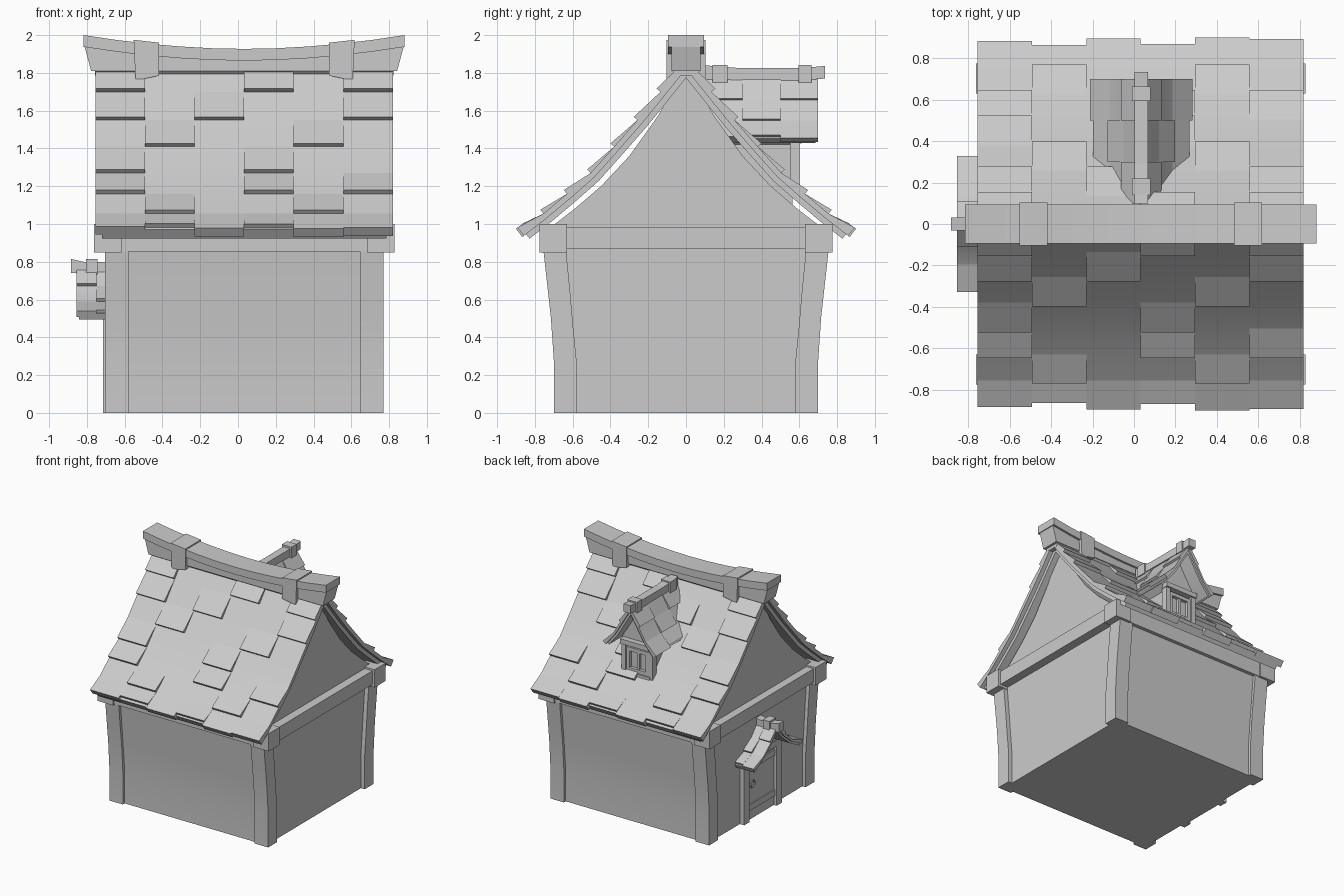
import bpy, bmesh, math
from mathutils import Matrix, Vector

if "Cube" in bpy.data.objects:
    bpy.data.objects.remove(bpy.data.objects["Cube"])

I = Matrix.Identity(4)
SWAP = Matrix(((0, 1, 0, 0), (1, 0, 0, 0), (0, 0, 1, 0), (0, 0, 0, 1)))  # extrude along world y
DORMER = Matrix.Translation((0.035, 0, 0)) @ SWAP
CX = 0.0325  # house centre line


def build(name, prisms, M=I, smooth=False):
    """Join prisms (profile in y,z; extruded from x0 to x1) into one object."""
    bm = bmesh.new()
    for poly, x0, x1 in prisms:
        a = [bm.verts.new(M @ Vector((x0, y, z))) for y, z in poly]
        b = [bm.verts.new(M @ Vector((x1, y, z))) for y, z in poly]
        bm.faces.new(a)
        bm.faces.new(b[::-1])
        for i in range(len(a)):
            j = (i + 1) % len(a)
            bm.faces.new((a[i], b[i], b[j], a[j]))
    bmesh.ops.recalc_face_normals(bm, faces=bm.faces)
    me = bpy.data.meshes.new(name)
    bm.to_mesh(me)
    bm.free()
    ob = bpy.data.objects.new(name, me)
    bpy.context.collection.objects.link(ob)
    if smooth:
        bpy.ops.object.select_all(action='DESELECT')
        ob.select_set(True)
        bpy.context.view_layer.objects.active = ob
        bpy.ops.object.shade_smooth_by_angle(angle=math.radians(25))
    return ob


def box(x0, x1, y0, y1, z0, z1):
    return ([(y0, z0), (y1, z0), (y1, z1), (y0, z1)], x0, x1)


def flip(poly):
    return [(-y, z) for y, z in poly]


def mirrored(half):
    """Closed symmetric profile from its +y half, listed bottom to top."""
    return half + flip(half)[::-1]


def offset(path, d):
    out = []
    for i, (y, z) in enumerate(path):
        p, q = path[max(i - 1, 0)], path[min(i + 1, len(path) - 1)]
        t = (Vector(q) - Vector(p)).normalized()
        out.append((y - t.y * d, z + t.x * d))
    return out


def roof(name, prof, xs, edges, ends, thick, lift, inset, M=I):
    """Two-layer curved slab on each side plus wedge shingles per column."""
    mid, low, top = offset(prof, -thick / 2), offset(prof, -thick), offset(prof, lift)
    n = len(prof) - 1
    halves = [(prof + mid[::-1], xs[0], xs[-1]),
              (mid + low[::-1], xs[0] + inset, xs[-1] - inset)]
    for c, rows in enumerate(edges):
        x0, x1 = xs[c], xs[c + 1]
        for k in rows:
            halves.append(([prof[k - 1], top[k], prof[k]], x0, x1))
        # eave shingle with its own length
        d = ends[c]
        (y0, z0), (y1, z1) = top[n], mid[n]
        t = (Vector(prof[n]) - Vector(prof[n - 1])).normalized() * d
        halves.append(([prof[n - 1], (y0 + t.x, z0 + t.y), (y1 + t.x, z1 + t.y), mid[n - 1]], x0, x1))
    build(name, halves + [(flip(p), a, b) for p, a, b in halves], M, True)


# walls, flaring towards the eaves
build("walls", [(mirrored([(.675, 0), (.675, .28), (.695, .5), (.735, .9)]), -.675, .735)], smooth=True)

# corner posts, following the flare
post = [(.70, 0), (.70, .28), (.715, .5), (.735, .68), (.755, .86),
        (.635, .86), (.615, .66), (.597, .45), (.58, .28), (.58, 0)]
for side, p in (("back", post), ("front", flip(post))):
    for hand, x0, x1 in (("left", -.705, -.58), ("right", .645, .77)):
        build(f"{side}_{hand}_post", [(p, x0, x1)], smooth=True)

# beam ring with corner blocks
beams = []
for s in (-1, 1):
    beams.append(box(-.70, .76, *sorted((s * .64, s * .76)), .855, .99))
    xa, xb = CX + s * .66, CX + s * .775
    beams.append(box(min(xa, xb), max(xa, xb), -.68, .68, .87, .985))
    xa, xb = CX + s * .65, CX + s * .795
    for t in (-1, 1):
        beams.append(box(min(xa, xb), max(xa, xb), *sorted((t * .63, t * .775)), .85, 1.0))
build("beams_and_corner_blocks", beams)

# gable walls
gable = mirrored([(.72, .98), (.59, 1.08), (.45, 1.20), (.3, 1.36), (.15, 1.57), (.02, 1.80)])
build("gable_walls", [(gable, -.675, .735)])

# main roof
main = [(0, 1.87), (.135, 1.70), (.257, 1.55), (.38, 1.41), (.505, 1.27),
        (.63, 1.16), (.755, 1.055), (.865, .97)]
cols = [-.755 + .2625 * i for i in range(7)]
roof("main_roof", main, cols,
     [(1, 2, 4, 5), (3, 6), (2,), (1, 4, 5), (3, 6), (1, 2, 5)],
     [.005, -.02, .02, -.015, .025, .015], .06, .026, .035)

# sagging main ridge: cap, lower beam and two straps (profiles in x,z)
xs = [i / 5 - 1 for i in range(11)]
sag = lambda t: 1.927 + .073 * abs(t) ** 1.9
cap = [(CX + .85 * t, sag(t)) for t in xs] + [(CX + .85 * t, sag(t) - .062) for t in xs[::-1]]
under = [(CX + .845 * t, sag(t) - .06) for t in xs] + [(CX + .81, 1.81), (CX - .81, 1.81)]
build("ridge_cap", [(cap, -.095, .095)], SWAP, True)
build("ridge_beam", [(under, -.078, .078)], SWAP)
build("ridge_foot", [(mirrored([(.05, 1.785), (.078, 1.815)]), CX - .79, CX + .79)])
for hand, s in (("left", -1), ("right", 1)):
    strap = [(CX + s * x, z) for x, z in ((.585, 1.975), (.45, 1.98 - .02), (.45, 1.785), (.575, 1.76))]
    build(f"ridge_strap_{hand}", [(strap, -.103, .103)], SWAP)


def small_ridge(name, x0, x1, z, w, straps, M):
    """Small raised-end ridge beam along local x with square straps."""
    m = x0 + .3 * (x1 - x0)
    e = x0 + .8 * (x1 - x0)
    side = [(x0, z + .015), (m, z), (e, z), (x1, z + .012), (x1, z - .055), (e, z - .065), (x0, z - .06)]
    build(name, [(side, -w, w)], M @ SWAP)
    build(name + "_straps", [box(a, b, -w - .012, w + .012, z - .075, z + .016) for a, b in straps], M)


# dormer on the back slope
roof("dormer_roof", [(0, 1.80), (.085, 1.657), (.15, 1.548), (.228, 1.452)], [.1, .3, .5, .7],
     [(1,), (2,), (1,)], [0, -.012, .01], .035, .016, .015, DORMER)
small_ridge("dormer_ridge", .10, .735, 1.825, .033, [(.14, .22), (.595, .665)], DORMER)
build("dormer_body", [([(-.12, 1.1), (.12, 1.1), (.12, 1.42), (.165, 1.46), (0, 1.76),
                        (-.165, 1.46), (-.12, 1.42)], .2, .565)], DORMER)
frame = [box(.565, .592, -.10, .10, 1.205, 1.235), box(.565, .592, -.10, .10, 1.375, 1.405),
         box(.565, .585, -.012, .012, 1.22, 1.40), box(.56, .612, -.15, .15, 1.425, 1.465),
         box(.56, .605, -.12, .12, 1.17, 1.205)]
for s in (-1, 1):
    frame.append(box(.55, .60, *sorted((s * .105, s * .145)), 1.15, 1.44))
    frame.append(box(.565, .592, *sorted((s * .075, s * .105)), 1.205, 1.405))
build("dormer_window_frame", frame, DORMER)

# door canopy on the left wall
roof("canopy_roof", [(0, .785), (.095, .672), (.195, .59), (.315, .525)], [-.855, -.75, -.645],
     [(1,), (2,)], [.005, -.01], .035, .018, .012)
small_ridge("canopy_ridge", -.885, -.66, .80, .032, [(-.805, -.745)], I)
build("canopy_gable", [(mirrored([(.22, .53), (.1, .64), (.01, .75)]), -.71, -.64)])

# door with posts, lintel, bands and ring handle
door = [box(-.69, -.64, -.18, .18, 0, .55)]
door += [box(-.70, -.64, -.18, .18, z, z + .05) for z in (.08, .42)]
build("door", door)
surround = [box(-.716, -.64, -.2, .2, .5, .55)]
surround += [box(-.716, -.64, *sorted((s * .18, s * .25)), 0, .56) for s in (-1, 1)]
build("door_surround", surround)
bpy.ops.mesh.primitive_torus_add(location=(-.695, .11, .29), rotation=(0, math.pi / 2, 0),
                                 major_radius=.028, minor_radius=.007, major_segments=12, minor_segments=6)
bpy.context.object.name = "door_handle"
